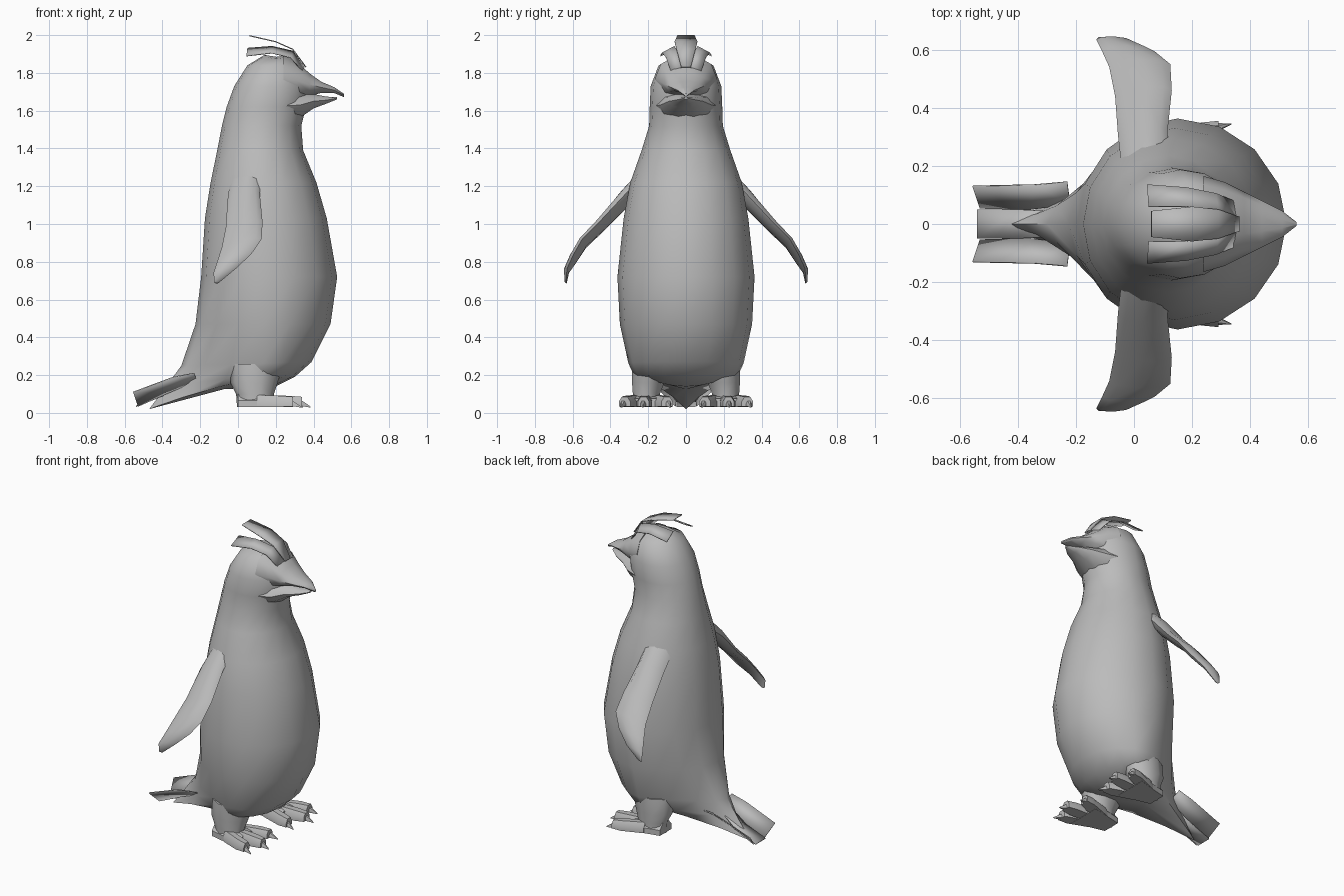
import bpy, bmesh
from math import sin, cos, pi, radians
from mathutils import Vector

old = bpy.data.objects.get("Cube")
if old:
    bpy.data.objects.remove(old, do_unlink=True)

grey = bpy.data.materials.new("plain grey")
grey.use_nodes = True
grey.diffuse_color = (0.5, 0.5, 0.5, 1)
grey.node_tree.nodes["Principled BSDF"].inputs["Base Color"].default_value = (0.5, 0.5, 0.5, 1)


def finish(name, bm, angle):
    bmesh.ops.recalc_face_normals(bm, faces=bm.faces)
    mesh = bpy.data.meshes.new(name)
    bm.to_mesh(mesh)
    bm.free()
    mesh.materials.append(grey)
    mesh.shade_smooth()
    mesh.set_sharp_from_angle(angle=radians(angle))
    obj = bpy.data.objects.new(name, mesh)
    bpy.context.collection.objects.link(obj)
    return obj


def loft(name, rings, angle=50):
    """Skin a list of closed point rings and cap both ends."""
    bm = bmesh.new()
    loops = [[bm.verts.new(p) for p in ring] for ring in rings]
    n = len(loops[0])
    for a, b in zip(loops, loops[1:]):
        for i in range(n):
            j = (i + 1) % n
            bm.faces.new((a[i], a[j], b[j], b[i]))
    for end in (loops[0], loops[-1]):
        bm.faces.new(end)
    caps = [f for f in bm.faces if len(f.verts) > 4]
    bmesh.ops.poke(bm, faces=caps)
    return finish(name, bm, angle)


def ribbon(name, edge_a, edge_b):
    """Thin feather between two edges."""
    bm = bmesh.new()
    a = [bm.verts.new(p) for p in edge_a]
    b = [bm.verts.new(p) for p in edge_b]
    for i in range(len(a) - 1):
        bm.faces.new((a[i], a[i + 1], b[i + 1], b[i]))
    obj = finish(name, bm, 30)
    mod = obj.modifiers.new("thickness", "SOLIDIFY")
    mod.thickness = 0.006
    mod.offset = 0
    return obj


def flip(points, s):
    return [(x, y * s, z) for x, y, z in points]


def body_ring(back, front, xc, width, pinch=0, bump=0, n=16):
    """Cross-section from a back (x, z) to a front (x, z), widest at xc."""
    ring = []
    for i in range(n):
        c, s = cos(2 * pi * i / n), sin(2 * pi * i / n)
        x = xc + c * (front[0] - xc if c > 0 else xc - back[0])
        k = (x - back[0]) / (front[0] - back[0])
        z = back[1] + (front[1] - back[1]) * k + bump * s * s
        ring.append((x, width * s * (1 - pinch * max(0, -c)), z))
    return ring


# Body, neck, head and tapering tail base
loft("body", [
    body_ring((-0.47, 0.02), (0.20, 0.14), 0.12, 0.23, 0.85, 0.06),
    body_ring((-0.38, 0.14), (0.30, 0.19), 0.13, 0.275, 0.75, 0.02),
    body_ring((-0.30, 0.25), (0.39, 0.27), 0.13, 0.305, 0.5),
    body_ring((-0.225, 0.47), (0.49, 0.47), 0.14, 0.35, 0.2),
    body_ring((-0.195, 0.72), (0.525, 0.72), 0.15, 0.363),
    body_ring((-0.175, 1.03), (0.47, 1.03), 0.14, 0.33),
    body_ring((-0.145, 1.22), (0.415, 1.22), 0.13, 0.295),
    body_ring((-0.11, 1.39), (0.345, 1.39), 0.12, 0.235),
    body_ring((-0.085, 1.52), (0.335, 1.52), 0.125, 0.195),
    body_ring((-0.06, 1.62), (0.36, 1.62), 0.14, 0.192),
    body_ring((-0.02, 1.73), (0.38, 1.73), 0.16, 0.187),
    body_ring((0.05, 1.84), (0.335, 1.84), 0.18, 0.145),
    body_ring((0.14, 1.895), (0.27, 1.895), 0.2, 0.07, 0, -0.02),
], 60)


# Beak halves: stations of (x, low z, high z, half width)
def beak(name, stations, n=10):
    rings = []
    for x, lo, hi, w in stations:
        rings.append([(x, w * cos(2 * pi * i / n),
                       (lo + hi) / 2 + (hi - lo) / 2 * sin(2 * pi * i / n)) for i in range(n)])
    loft(name, rings)


beak("upper_beak", [(0.24, 1.64, 1.90, 0.165), (0.31, 1.65, 1.865, 0.145),
                    (0.38, 1.675, 1.80, 0.11), (0.44, 1.692, 1.755, 0.08),
                    (0.51, 1.692, 1.725, 0.045), (0.56, 1.672, 1.69, 0.006)])
beak("lower_beak", [(0.24, 1.53, 1.72, 0.165), (0.33, 1.56, 1.70, 0.135),
                    (0.40, 1.61, 1.69, 0.09), (0.47, 1.637, 1.675, 0.055),
                    (0.525, 1.66, 1.672, 0.01)])

# Crest feathers
crest = [(0.36, 0.025, 1.83), (0.29, 0.05, 1.925), (0.2, 0.06, 1.965), (0.06, 0.045, 1.997)]
ribbon("crest_middle", crest, flip(crest, -1))
side_in = [(0.35, 0.02, 1.83), (0.29, 0.045, 1.915), (0.18, 0.06, 1.94), (0.05, 0.06, 1.93)]
side_out = [(0.34, 0.08, 1.81), (0.28, 0.105, 1.88), (0.18, 0.125, 1.905), (0.045, 0.135, 1.89)]

# Tail feathers
tail = [(-0.30, 0.045, 0.17), (-0.40, 0.05, 0.09), (-0.54, 0.05, 0.035)]
ribbon("tail_middle", tail, flip(tail, -1))
tail_in = [(-0.22, 0.07, 0.17), (-0.36, 0.05, 0.11), (-0.53, 0.055, 0.035)]
tail_out = [(-0.23, 0.145, 0.21), (-0.34, 0.135, 0.19), (-0.555, 0.13, 0.11)]

# Flipper sections: leading point, trailing point, thickness
flipper = [((0.13, 0.19, 1.30), (-0.04, 0.17, 1.24), 0.10),
           ((0.115, 0.315, 1.165), (-0.055, 0.305, 1.13), 0.085),
           ((0.13, 0.46, 1.01), (-0.065, 0.44, 0.98), 0.06),
           ((0.125, 0.55, 0.92), (-0.085, 0.54, 0.88), 0.05),
           ((0.07, 0.595, 0.84), (-0.11, 0.595, 0.80), 0.05),
           ((-0.01, 0.63, 0.765), (-0.13, 0.635, 0.74), 0.035),
           ((-0.10, 0.635, 0.69), (-0.125, 0.64, 0.69), 0.015)]
normal = Vector((0, 0.75, 0.66))


def flipper_ring(lead, trail, thick):
    a, b = Vector(lead), Vector(trail)
    ring = []
    for i in range(8):
        t = 2 * pi * i / 8
        ring.append(tuple((a + b) / 2 + (a - b) / 2 * cos(t) + normal * thick / 2 * sin(t)))
    return ring


def box_ring(x, y, half, low, high):
    """Six-sided foot section, narrower along the top."""
    return [(x, y - half, low), (x, y + half, low), (x, y + half, (low + high) / 2),
            (x, y + half * 0.5, high), (x, y - half * 0.5, high), (x, y - half, (low + high) / 2)]


for side, s in (("left", 1), ("right", -1)):
    ribbon(side + "_crest", flip(side_in, s), flip(side_out, s))
    ribbon(side + "_tail_feather", flip(tail_in, s), flip(tail_out, s))
    loft(side + "_flipper", [flip(flipper_ring(*f), s) for f in flipper])

    # Short leg spreading into the body
    leg = []
    for z, x, rx, ry, y in ((0.03, 0.09, 0.095, 0.075, 0.21), (0.10, 0.09, 0.10, 0.075, 0.21),
                            (0.16, 0.085, 0.125, 0.09, 0.2), (0.26, 0.10, 0.14, 0.11, 0.18)):
        leg.append([(x + rx * cos(pi * i / 5), s * (y + ry * sin(pi * i / 5)), z)
                    for i in range(10)])
    loft(side + "_leg", leg)

    # Foot pad, three spread toes and pointed claws
    pad = [box_ring(0.0, 0.21, 0.06, 0.03, 0.10), box_ring(0.13, 0.21, 0.09, 0.03, 0.10),
           box_ring(0.21, 0.215, 0.11, 0.03, 0.075)]
    loft(side + "_foot", [flip(r, s) for r in pad], 35)
    for toe, y0, y1, reach in (("inner", 0.16, 0.10, 0.30), ("middle", 0.21, 0.225, 0.34),
                               ("outer", 0.26, 0.325, 0.29)):
        end = y1 + (y1 - y0) * 0.3
        toe_rings = [box_ring(0.10, y0, 0.035, 0.03, 0.095),
                     box_ring(reach - 0.06, y1 - (y1 - y0) * 0.25, 0.04, 0.032, 0.09),
                     box_ring(reach, y1, 0.03, 0.035, 0.085)]
        loft(side + "_" + toe + "_toe", [flip(r, s) for r in toe_rings], 35)
        claw = [box_ring(reach - 0.03, y1, 0.022, 0.04, 0.085),
                box_ring(reach + 0.045, end, 0.002, 0.028, 0.033)]
        loft(side + "_" + toe + "_claw", [flip(r, s) for r in claw], 35)
